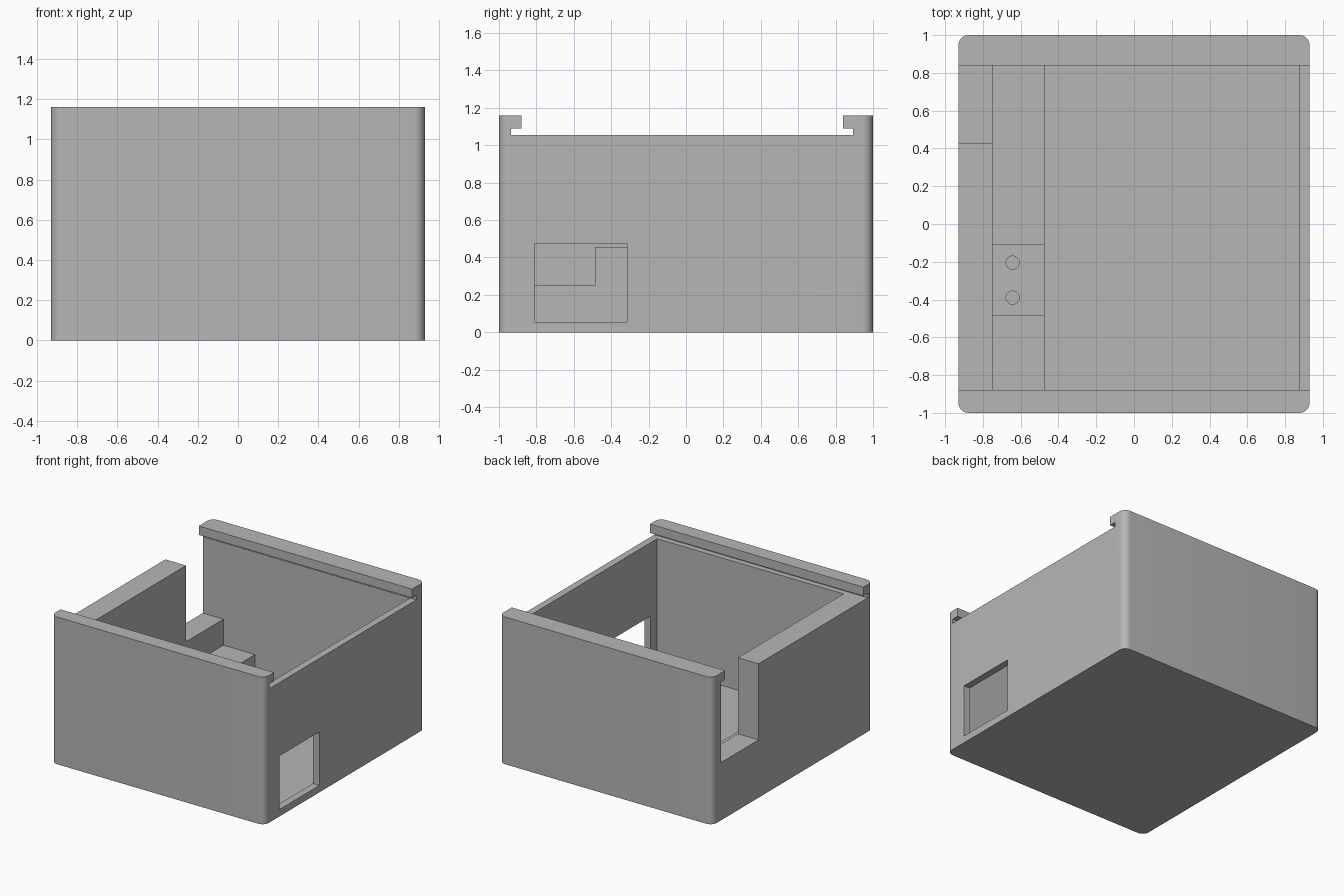
import bpy
import bmesh

scene = bpy.context.scene
if "Cube" in bpy.data.objects:
    bpy.data.objects.remove(bpy.data.objects["Cube"], do_unlink=True)

grey = bpy.data.materials.new("plain grey")
grey.use_nodes = True
grey.diffuse_color = (0.47, 0.47, 0.47, 1)
grey.node_tree.nodes["Principled BSDF"].inputs["Base Color"].default_value = grey.diffuse_color


def finish(name, bm):
    bmesh.ops.recalc_face_normals(bm, faces=bm.faces)
    mesh = bpy.data.meshes.new(name)
    bm.to_mesh(mesh)
    bm.free()
    mesh.materials.append(grey)
    obj = bpy.data.objects.new(name, mesh)
    scene.collection.objects.link(obj)
    return obj


def box(name, xs, ys, zs, corner=0):
    """Box from ranges, with optional rounded upright edges."""
    bm = bmesh.new()
    bmesh.ops.create_cube(bm, size=1)
    for v in bm.verts:
        v.co = [r[0] if c < 0 else r[1] for c, r in zip(v.co, (xs, ys, zs))]
    if corner:
        upright = [e for e in bm.edges
                   if abs(e.verts[0].co.z - e.verts[1].co.z) > 0.01]
        bmesh.ops.bevel(bm, geom=upright, offset=corner, segments=8,
                        profile=0.5, affect='EDGES')
    return finish(name, bm)


def extrude_x(name, profile, x0, x1):
    """Sweep a (y, z) outline along x."""
    bm = bmesh.new()
    face = bm.faces.new([bm.verts.new((x0, y, z)) for y, z in profile])
    swept = bmesh.ops.extrude_face_region(bm, geom=[face])["geom"]
    bmesh.ops.translate(bm, vec=(x1 - x0, 0, 0),
                        verts=[g for g in swept if isinstance(g, bmesh.types.BMVert)])
    return finish(name, bm)


def cylinder(name, x, y, z0, z1, radius):
    bm = bmesh.new()
    bmesh.ops.create_cone(bm, cap_ends=True, segments=32, radius1=radius,
                          radius2=radius, depth=z1 - z0)
    bmesh.ops.translate(bm, vec=(x, y, (z0 + z1) / 2), verts=bm.verts)
    return finish(name, bm)


def combine(target, tool, operation='DIFFERENCE'):
    mod = target.modifiers.new("combine", 'BOOLEAN')
    mod.operation, mod.solver, mod.object = operation, 'EXACT', tool
    bpy.context.view_layer.objects.active = target
    bpy.ops.object.modifier_apply(modifier=mod.name)
    bpy.data.objects.remove(tool, do_unlink=True)


# Outer shell with rounded corners, hollowed
case = box("case_body", (-0.93, 0.93), (-1, 1), (0, 1.16), corner=0.055)
combine(case, box("cavity", (-0.75, 0.875), (-0.89, 0.89), (0.05, 1.07)))

# Sliding lid track with overhanging lips at the front and back
track = [(-0.935, 1.055), (0.893, 1.055), (0.893, 1.09), (0.84, 1.09),
         (0.84, 1.3), (-0.88, 1.3), (-0.88, 1.09), (-0.935, 1.09)]
combine(case, extrude_x("lid_track", track, -1.1, 1.1))

# Tall notch in the thick wall and window in the thin wall
combine(case, box("notch", (-1.1, -0.7), (0.425, 0.89), (0.455, 1.07)))
combine(case, box("window", (0.8, 1.1), (-0.81, -0.315), (0.055, 0.476)))

# Inner shelf and raised mounting block with two screw holes
shelf = box("inner_shelf", (-0.76, -0.475), (-0.9, 0.9), (0.04, 0.25))
combine(case, shelf, 'UNION')
block = box("mounting_block", (-0.76, -0.475), (-0.487, -0.105), (0.2, 0.455))
combine(case, block, 'UNION')
for y in (-0.39, -0.205):
    combine(case, cylinder("screw_hole", -0.643, y, 0.2, 0.6, 0.035))

# Smooth the rounded corners and keep hard edges
bpy.ops.object.select_all(action='DESELECT')
case.select_set(True)
bpy.context.view_layer.objects.active = case
bpy.ops.object.shade_smooth_by_angle()
